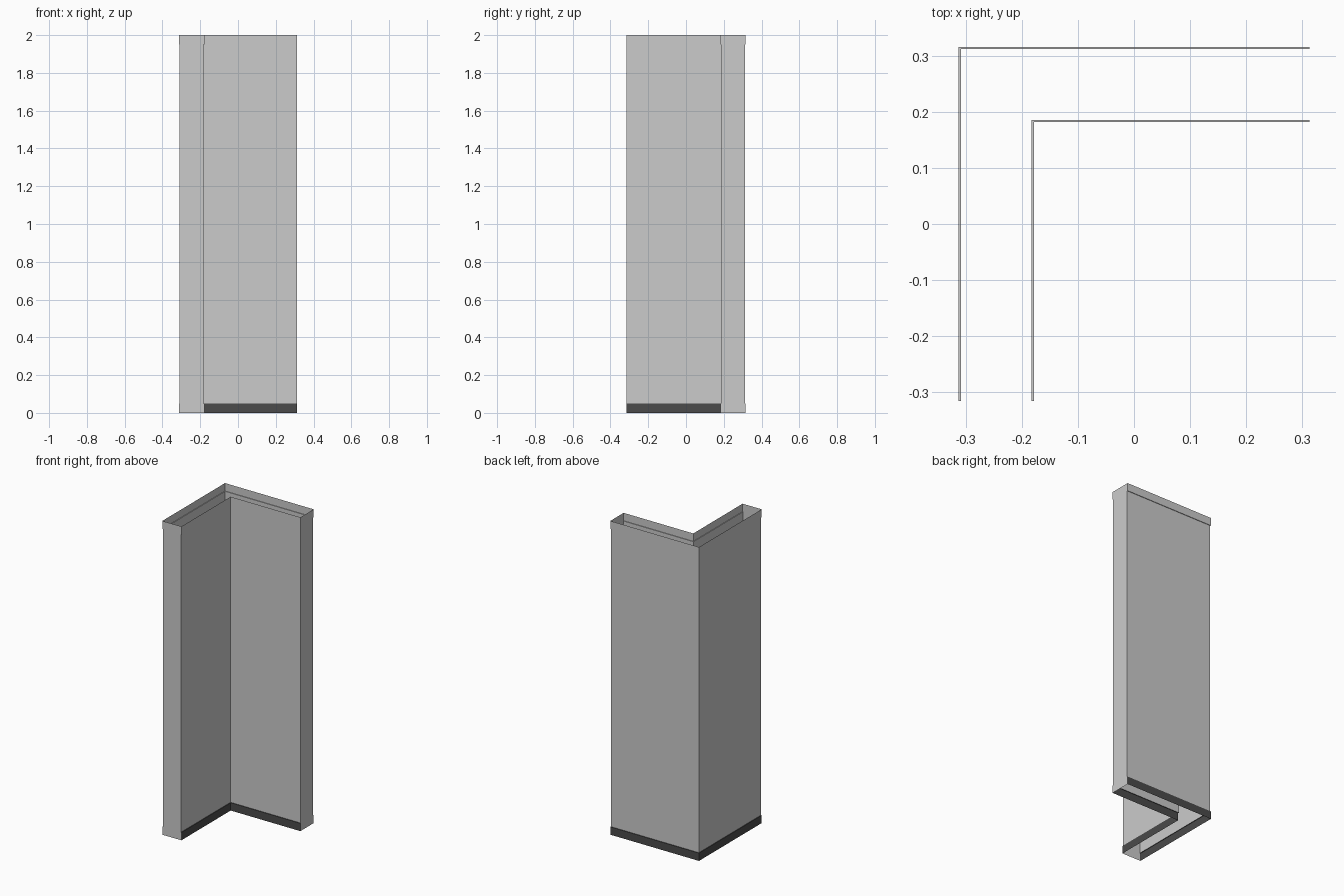
import bpy

if "Cube" in bpy.data.objects:
    bpy.data.objects.remove(bpy.data.objects["Cube"])

X, Y, H = 0.3125, 0.3155, 2.0   # half width, half depth, height
T, E, B = 0.134, 0.004, 0.05    # total thickness, trim overhang, trim band height


def material(name, v):
    m = bpy.data.materials.new(name)
    m.diffuse_color = (v, v, v, 1)
    m.use_nodes = True
    m.node_tree.nodes["Principled BSDF"].inputs["Base Color"].default_value = m.diffuse_color
    return m


def make(name, verts, faces, mat=None):
    me = bpy.data.meshes.new(name)
    me.from_pydata(verts, [], faces)
    ob = bpy.data.objects.new(name, me)
    bpy.context.collection.objects.link(ob)
    if mat:
        me.materials.append(mat)


def l_point(k, s, z):
    """Point k (front end, corner, right end) of the L path at inset s."""
    return [(-X + s, -Y, z), (-X + s, Y - s, z), (X, Y - s, z)][k]


def sweep(name, profile, mat=None):
    """Sweep an open (inset, z) profile along the L-shaped path."""
    n = len(profile)
    verts = [l_point(k, s, z) for k in range(3) for s, z in profile]
    faces = [(k * n + i, (k + 1) * n + i, (k + 1) * n + i + 1, k * n + i + 1)
             for k in range(2) for i in range(n - 1)]
    make(name, verts, faces, mat)


trim = material("top_trim_grey", 0.56)
dark = material("skirting_dark", 0.07)

# Outer profiles run downwards, inner ones upwards, so faces point outwards
outer_top = [(0, H), (0, H - B), (E, H - B)]
outer_wall = [(E, H - B), (E, B)]
outer_base = [(E, B), (0, B), (0, 0)]


def inner(profile):
    return [(T - s, z) for s, z in reversed(profile)]


# Walls, top trim and skirting on both sides of the hollow wall
for side, fn in (("outer", list), ("inner", inner)):
    sweep(side + "_wall", fn(outer_wall))
    sweep(side + "_top_trim", fn(outer_top), trim)
    sweep(side + "_skirting", fn(outer_base), dark)

# End caps follow the stepped section of the wall
half = [(0, H), (0, H - B), (E, H - B), (E, B), (0, B), (0, 0)]
section = half + inner(half)
order = list(range(len(section)))
make("front_end_cap", [l_point(0, s, z) for s, z in section], [order])
make("right_end_cap", [l_point(2, s, z) for s, z in section], [order[::-1]])
